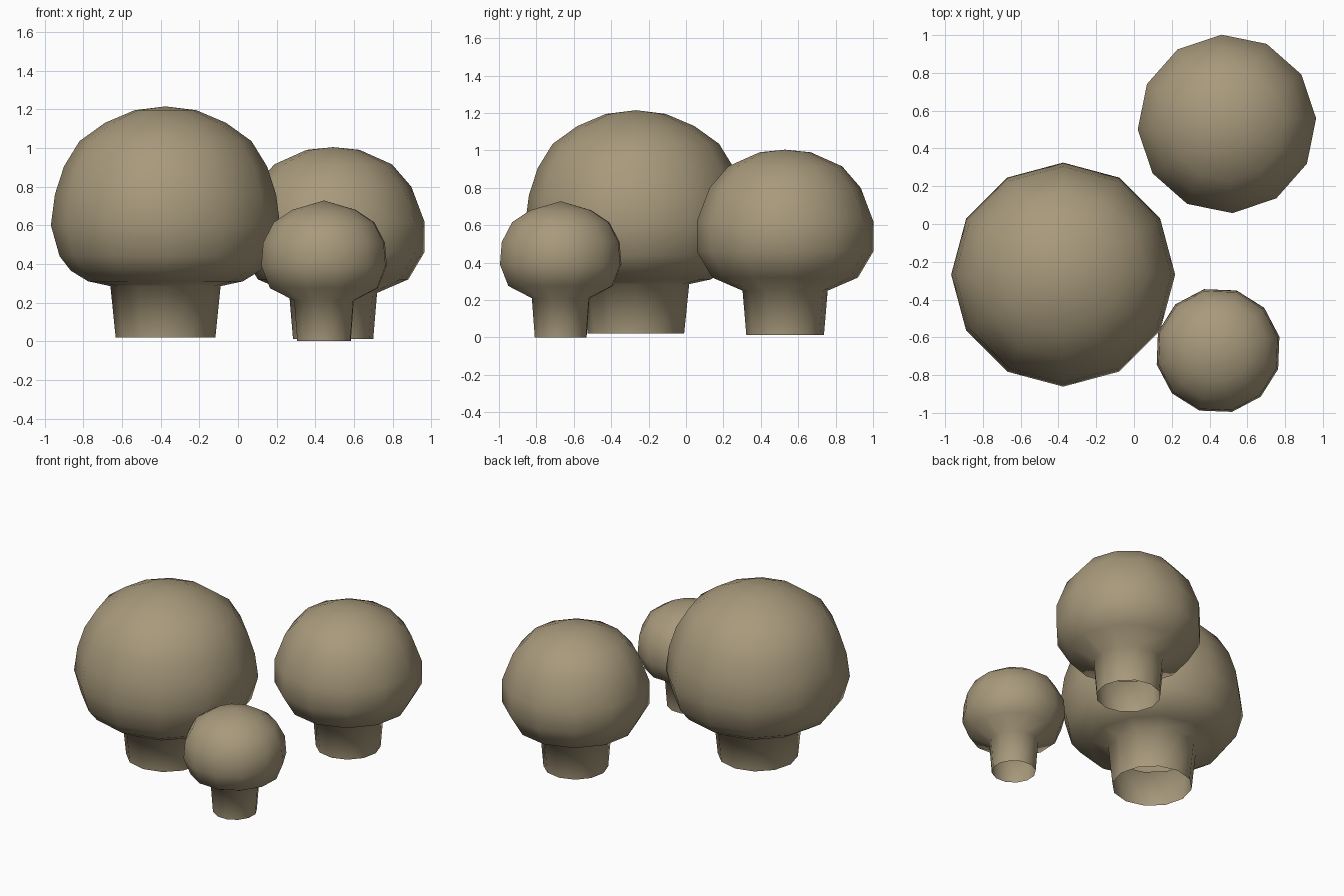
import bpy, bmesh
from math import cos, sin, radians, tau

if "Cube" in bpy.data.objects:
    bpy.data.objects.remove(bpy.data.objects["Cube"])

SIDES = 12

tan = bpy.data.materials.new("mushroom_tan")
tan.diffuse_color = (0.39, 0.32, 0.20, 1)
tan.use_nodes = True
tan.node_tree.nodes["Principled BSDF"].inputs["Base Color"].default_value = tan.diffuse_color


def mushroom(name, x, y, turn, top, profile):
    """Spin a (radius, height) profile, closed at the crown and open under the stem."""
    bm = bmesh.new()
    rings = []
    for r, z in profile:
        angles = [radians(turn) + tau * i / SIDES for i in range(SIDES)]
        rings.append([bm.verts.new((r * cos(a), r * sin(a), z)) for a in angles])
    crown = bm.verts.new((0, 0, top))
    for i in range(SIDES):
        j = (i + 1) % SIDES
        for low, high in zip(rings, rings[1:]):
            bm.faces.new((low[i], low[j], high[j], high[i]))
        bm.faces.new((rings[-1][i], rings[-1][j], crown))
    for f in bm.faces:
        f.smooth = True
    mesh = bpy.data.meshes.new(name)
    bm.to_mesh(mesh)
    bm.free()
    mesh.materials.append(tan)
    obj = bpy.data.objects.new(name, mesh)
    obj.location = (x, y, 0)
    bpy.context.collection.objects.link(obj)


# Profiles run from the stem foot, under the cap, up to the crown
mushroom("large_mushroom", -0.375, -0.268, 0, 1.215, [
    (0.258, 0.02), (0.285, 0.285), (0.40, 0.31), (0.49, 0.365), (0.548, 0.44),
    (0.593, 0.60), (0.572, 0.76), (0.525, 0.905), (0.445, 1.035),
    (0.313, 1.13), (0.16, 1.195)])

mushroom("medium_mushroom", 0.492, 0.53, 3.6, 1.004, [
    (0.208, 0.012), (0.228, 0.25), (0.39, 0.32), (0.473, 0.46), (0.473, 0.62),
    (0.405, 0.80), (0.305, 0.915), (0.137, 0.99)])

mushroom("small_mushroom", 0.445, -0.67, 12.8, 0.728, [
    (0.142, 0.0), (0.158, 0.21), (0.287, 0.275), (0.333, 0.39), (0.323, 0.51),
    (0.267, 0.615), (0.167, 0.68)])
